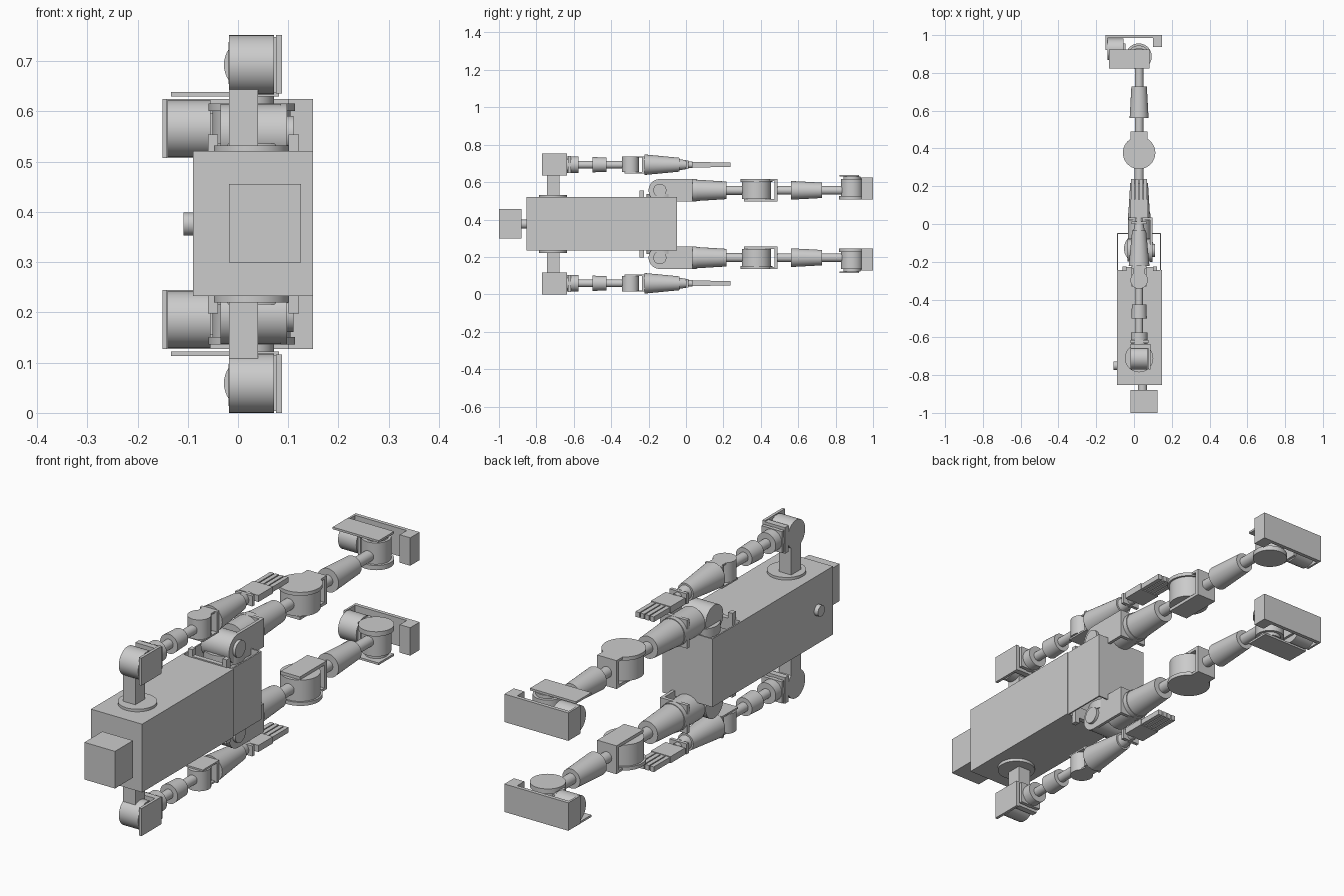
import bpy, bmesh
from mathutils import Matrix, Vector

if "Cube" in bpy.data.objects:
    bpy.data.objects.remove(bpy.data.objects["Cube"])

C = 0.376    # height of the symmetry plane
X = 0.027    # centre line of the limbs
ARM, LEG = 0.317, 0.18   # sideways offsets of the limbs


def finish(name, bm):
    me = bpy.data.meshes.new(name)
    bmesh.ops.recalc_face_normals(bm, faces=bm.faces)
    bm.to_mesh(me)
    bm.free()
    ob = bpy.data.objects.new(name, me)
    bpy.context.collection.objects.link(ob)
    return ob


def box(name, x, y, h, s=1):
    """Box from (min, max) ranges; h is measured sideways from the symmetry plane."""
    bm = bmesh.new()
    bmesh.ops.create_cube(bm, size=1)
    r = (x, y, h)
    for v in bm.verts:
        v.co = Vector([a + (b - a) * (c + 0.5) for (a, b), c in zip(r, v.co)])
        v.co.z = C + s * v.co.z
    return finish(name, bm)


def cyl(name, axis, span, centre, r1, r2=None, s=1):
    """Cylinder or cone along an axis; centre gives the other two coordinates in order."""
    bm = bmesh.new()
    a, b = span
    bmesh.ops.create_cone(bm, cap_ends=True, segments=40, radius1=r1,
                          radius2=r1 if r2 is None else r2, depth=b - a)
    m = (a + b) / 2
    if axis == 'X':
        rot, pos = Matrix.Rotation(1.5707963, 4, 'Y'), (m, *centre)
    elif axis == 'Y':
        rot, pos = Matrix.Rotation(-1.5707963, 4, 'X'), (centre[0], m, centre[1])
    else:
        rot, pos = Matrix.Identity(4), (*centre, m)
    bm.transform(Matrix.Translation(pos) @ rot)
    for v in bm.verts:
        v.co.z = C + s * v.co.z
    ob = finish(name, bm)
    bpy.context.view_layer.objects.active = ob
    ob.select_set(True)
    bpy.ops.object.shade_smooth_by_angle()
    ob.select_set(False)
    return ob


# Head, neck, torso and button
box("head", (-0.018, 0.125), (-1.0, -0.88), (-0.077, 0.08))
cyl("neck", 'Y', (-0.88, -0.85), (0.045, 0), 0.024)
box("torso", (-0.09, 0.149), (-0.853, -0.243), (-0.143, 0.145))
cyl("chest_button", 'X', (-0.108, -0.09), (-0.75, 0), 0.023)

# Open pelvis skirt made of thin walls
box("skirt_front", (-0.09, -0.084), (-0.243, -0.048), (-0.143, 0.145))
box("skirt_back", (0.138, 0.144), (-0.243, -0.048), (-0.143, 0.145))
box("skirt_end", (-0.09, 0.144), (-0.054, -0.048), (-0.143, 0.145))

for s, side in ((1, "left"), (-1, "right")):
    def b(n, x, y, h):
        return box(side + "_" + n, x, y, h, s)

    def c(n, axis, span, centre, r1, r2=None):
        return cyl(side + "_" + n, axis, span, centre, r1, r2, s)

    # Shoulder
    c("shoulder_disc", 'Z', (0.14, 0.156), (X, -0.71), 0.075)
    b("shoulder_post", (-0.018, 0.04), (-0.743, -0.677), (0.15, 0.27))
    c("shoulder_motor", 'X', (-0.018, 0.072), (-0.711, ARM), 0.059)
    b("shoulder_plate", (0.076, 0.088), (-0.77, -0.635), (0.26, 0.376))
    b("shoulder_hub", (-0.018, 0.08), (-0.66, -0.635), (0.262, 0.372))
    b("shoulder_bracket", (-0.018, 0.078), (-0.63, -0.615), (0.272, 0.363))
    c("upper_arm_collar", 'Y', (-0.64, -0.575), (X, ARM), 0.044)

    # Upper arm
    c("upper_arm_rod", 'Y', (-0.58, -0.34), (X, ARM), 0.02)
    c("upper_arm", 'Y', (-0.5, -0.425), (X, ARM), 0.041, 0.038)

    # Elbow fork
    c("elbow_motor", 'Z', (ARM - 0.038, ARM + 0.045), (X, -0.297), 0.046)
    b("elbow_arm_inner", (X - 0.04, X + 0.04), (-0.33, -0.222), (ARM - 0.047, ARM - 0.04))
    b("elbow_arm_outer", (X - 0.03, X + 0.03), (-0.30, -0.222), (ARM + 0.038, ARM + 0.045))
    b("elbow_end", (X - 0.04, X + 0.04), (-0.236, -0.222), (ARM - 0.047, ARM + 0.045))

    # Forearm and hand
    c("forearm", 'Y', (-0.222, -0.035), (X, ARM), 0.055, 0.037)
    c("wrist", 'Y', (-0.037, 0.0), (X, ARM), 0.03, 0.024)
    b("wrist_plate", (X - 0.04, X + 0.04), (0.0, 0.014), (ARM - 0.022, ARM + 0.022))
    c("hand_joint", 'Y', (0.01, 0.035), (X, ARM), 0.018)
    b("palm", (X - 0.046, X + 0.046), (0.032, 0.13), (ARM - 0.014, ARM + 0.014))
    for i in range(4):
        x0 = X - 0.043 + i * 0.0225
        b("finger_%d" % i, (x0, x0 + 0.018), (0.125, 0.238), (ARM - 0.011, ARM + 0.011))

    # Hip posts, rounded joint and side plates
    for n, x in (("front", -0.06), ("back", 0.101)):
        b("hip_post_" + n, (x, x + 0.02), (-0.248, -0.224), (0.09, 0.178))
    b("hip_beam", (-0.06, 0.121), (-0.248, -0.228), (0.10, 0.15))
    c("hip_disc", 'Z', (0.12, 0.16), (X, -0.13), 0.08)
    c("hip_motor", 'X', (-0.035, 0.085), (-0.14, LEG), 0.059)
    c("hip_plate_round", 'X', (0.085, 0.098), (-0.14, LEG), 0.06)
    b("hip_plate", (0.085, 0.098), (-0.14, 0.035), (LEG - 0.06, LEG + 0.06))
    b("hip_plate_end", (-0.03, 0.098), (0.02, 0.035), (LEG - 0.06, LEG + 0.06))
    c("hip_pin", 'X', (0.098, 0.11), (-0.14, LEG), 0.035)

    # Thigh
    c("thigh_collar", 'Y', (-0.08, 0.055), (X, LEG), 0.06)
    c("thigh", 'Y', (0.055, 0.217), (X, LEG), 0.057, 0.047)
    c("thigh_rod", 'Y', (0.21, 0.31), (X, LEG), 0.024)

    # Knee fork
    c("knee_motor", 'Z', (LEG - 0.045, LEG + 0.045), (X, 0.377), 0.078)
    c("knee_disc", 'Z', (LEG + 0.045, LEG + 0.06), (X, 0.377), 0.086)
    b("knee_arm_inner", (X - 0.045, X + 0.045), (0.31, 0.49), (LEG - 0.06, LEG - 0.047))
    b("knee_arm_outer", (X - 0.045, X + 0.045), (0.38, 0.49), (LEG + 0.05, LEG + 0.06))
    b("knee_end", (X - 0.045, X + 0.045), (0.474, 0.49), (LEG - 0.06, LEG + 0.06))

    # Shin
    c("shin_rod", 'Y', (0.485, 0.84), (X, LEG), 0.023)
    c("shin", 'Y', (0.562, 0.728), (X, LEG), 0.05, 0.041)

    # Ankle: upright motor, long plate and roll motor
    c("ankle_motor", 'Z', (LEG - 0.03, LEG + 0.06), (X - 0.002, 0.887), 0.058)
    c("ankle_disc", 'Z', (LEG - 0.05, LEG - 0.03), (X - 0.002, 0.887), 0.069)
    b("ankle_plate", (-0.133, 0.082), (0.822, 0.925), (LEG + 0.074, LEG + 0.083))
    c("ankle_cap", 'Z', (LEG + 0.06, LEG + 0.074), (X, 0.887), 0.045)
    c("foot_motor", 'X', (-0.14, -0.055), (0.925, LEG + 0.01), 0.057)
    b("ankle_link", (-0.056, -0.044), (0.88, 0.955), (LEG - 0.04, LEG + 0.04))

    # Foot
    b("sole", (-0.15, 0.149), (0.984, 1.0), (LEG - 0.049, LEG + 0.069))
    b("toe_plate", (-0.15, -0.141), (0.92, 0.99), (LEG - 0.049, LEG + 0.069))
    b("heel", (0.1, 0.149), (0.937, 1.0), (LEG - 0.049, LEG + 0.069))
